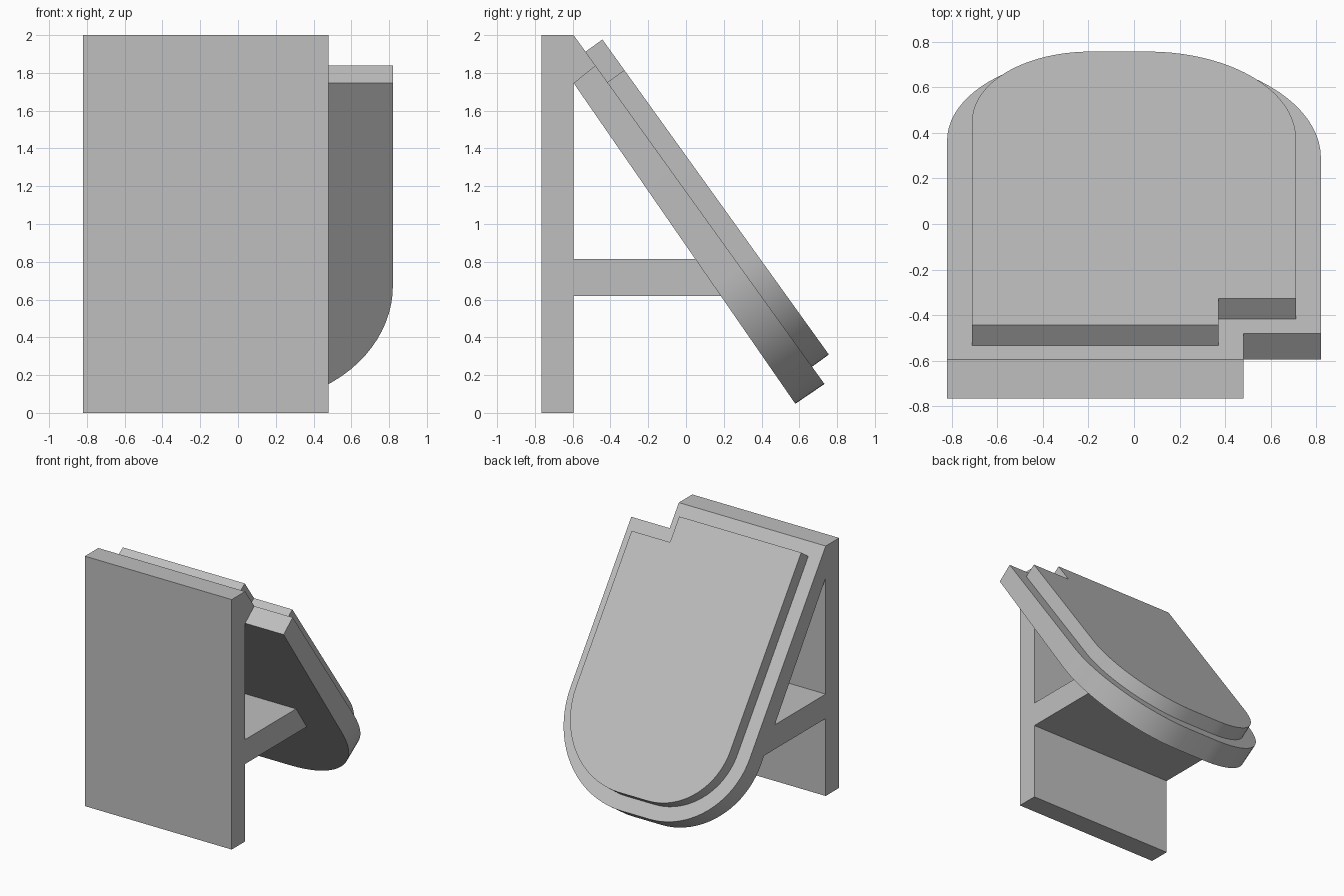
import bpy, bmesh
from math import sin, cos, pi
from mathutils import Vector

old = bpy.data.objects.get("Cube")
if old:
    bpy.data.objects.remove(old, do_unlink=True)

grey = bpy.data.materials.new("plain_grey")
grey.use_nodes = True
colour = (0.52, 0.52, 0.52, 1)
grey.diffuse_color = colour
grey.node_tree.nodes["Principled BSDF"].inputs["Base Color"].default_value = colour


def loft(name, bottom, top):
    """Solid between two matching outlines."""
    bm = bmesh.new()
    low = [bm.verts.new(p) for p in bottom]
    high = [bm.verts.new(p) for p in top]
    bm.faces.new(low)
    bm.faces.new(high)
    for i in range(len(low)):
        j = (i + 1) % len(low)
        bm.faces.new((low[i], low[j], high[j], high[i]))
    bmesh.ops.remove_doubles(bm, verts=bm.verts, dist=0.0001)
    bmesh.ops.recalc_face_normals(bm, faces=bm.faces)
    mesh = bpy.data.meshes.new(name)
    bm.to_mesh(mesh)
    bm.free()
    mesh.materials.append(grey)
    obj = bpy.data.objects.new(name, mesh)
    bpy.context.collection.objects.link(obj)
    bpy.ops.object.select_all(action="DESELECT")
    obj.select_set(True)
    bpy.context.view_layer.objects.active = obj
    bpy.ops.object.shade_smooth_by_angle(angle=pi / 6)
    return obj


def prism(name, profile, x0, x1):
    """Side profile (y, z) stretched across x."""
    return loft(name, [(x0, y, z) for y, z in profile],
                [(x1, y, z) for y, z in profile])


def outline(half, step_x, start, notch, end, r_left, r_right, steps=20):
    """Stepped top edge, straight sides and two rounded lower corners (x, s)."""
    pts = [(-half, start), (step_x, start), (step_x, notch), (half, notch)]
    for i in range(steps + 1):
        a = pi / 2 * i / steps
        pts.append((half - r_right + r_right * cos(a), end - r_right + r_right * sin(a)))
    for i in range(steps + 1):
        a = pi / 2 * (1 + i / steps)
        pts.append((r_left - half + r_left * cos(a), end - r_left + r_left * sin(a)))
    return pts


def place(pts, origin, down, lift=0.0):
    """Lay an outline on a sloping plane, raised along its normal."""
    normal = Vector((0, -down.z, down.y))
    return [origin + Vector((x, 0, 0)) + down * s + normal * lift for x, s in pts]


WALL = -0.595
under_origin = Vector((0, WALL, 1.746))
under_dir = Vector((0, 0.579 - WALL, 0.048 - 1.746)).normalized()
over_origin = Vector((0, WALL, 2.0))
over_dir = Vector((0, 0.733 - WALL, 0.153 - 2.0)).normalized()

# Upright plate at the front
prism("upright_plate", [(-0.765, 0), (WALL, 0), (WALL, 2), (-0.765, 2)], -0.82, 0.48)

# Horizontal brace, cut to the slope of the slab
def under_y(z):
    return WALL + (under_origin.z - z) * under_dir.y / -under_dir.z

prism("brace", [(WALL, 0.62), (under_y(0.62), 0.62), (under_y(0.815), 0.815),
                (WALL, 0.815)], -0.82, 0.48)

# Slightly tapered sloping slab with a stepped corner
loft("sloping_slab",
     place(outline(0.82, 0.48, 0, 0, 2.064, 0.63, 0.76), under_origin, under_dir),
     place(outline(0.82, 0.48, 0, 0.198, 2.275, 0.63, 0.76), over_origin, over_dir))

# Raised panel, inset from the slab edge
panel = outline(0.71, 0.37, 0.108, 0.307, 2.162, 0.52, 0.65)
loft("raised_panel", place(panel, over_origin, over_dir),
     place(panel, over_origin, over_dir, 0.11))
